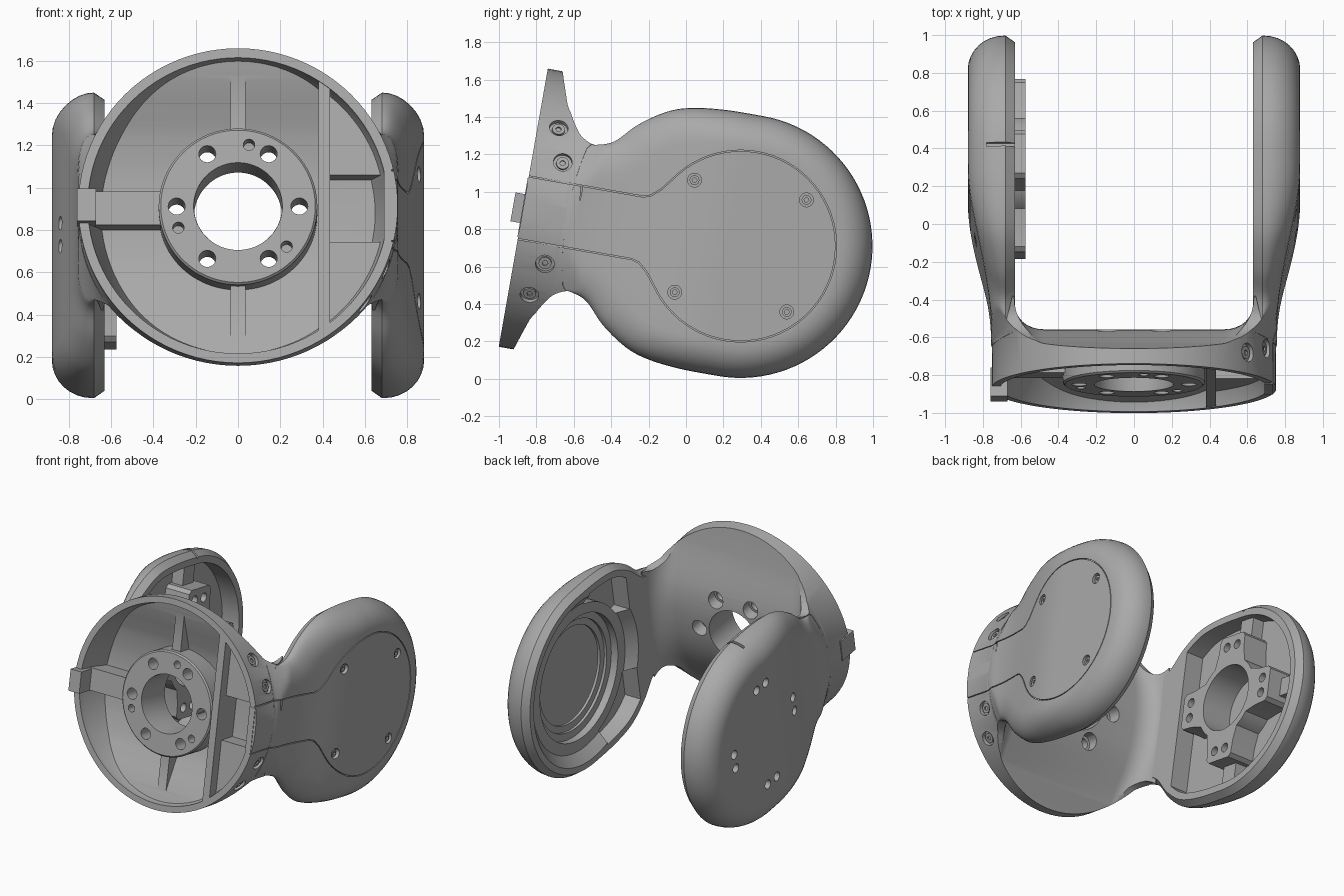
import bpy, bmesh
from math import sin, cos, pi, radians, hypot, sqrt
from mathutils import Matrix

if "Cube" in bpy.data.objects:
    bpy.data.objects.remove(bpy.data.objects["Cube"], do_unlink=True)

grey = bpy.data.materials.new("machined grey")
grey.use_nodes = True
grey.diffuse_color = (0.4, 0.4, 0.4, 1)
grey.node_tree.nodes["Principled BSDF"].inputs["Base Color"].default_value = (0.4, 0.4, 0.4, 1)

# Working frame: x across, y along the fork axis, z across the arms; tilted at the end
FRAME = Matrix.Translation((0, -0.87, 0.915)) @ Matrix.Rotation(radians(-10), 4, 'X')
HEAD = 1.18          # distance of the arm head centre along the axis
INNER = 0.63         # inner face of the arms


def solid(name, verts, faces):
    mesh = bpy.data.meshes.new(name)
    mesh.from_pydata(verts, [], faces)
    bm = bmesh.new()
    bm.from_mesh(mesh)
    bmesh.ops.remove_doubles(bm, verts=bm.verts, dist=0.00005)
    bmesh.ops.recalc_face_normals(bm, faces=bm.faces)
    bm.to_mesh(mesh)
    bm.free()
    obj = bpy.data.objects.new(name, mesh)
    bpy.context.collection.objects.link(obj)
    return obj


def loft(name, rows):
    """Skin a list of closed sections and cap both ends."""
    n, last = len(rows[0]), len(rows) - 1
    faces = [(a * n + i, a * n + (i + 1) % n, (a + 1) * n + (i + 1) % n, (a + 1) * n + i)
             for a in range(last) for i in range(n)]
    faces += [tuple(range(n)), tuple(range(last * n, last * n + n))]
    return solid(name, [p for row in rows for p in row], faces)


def prism(name, points, low, high, axis):
    """Extrude a 2D outline along x, y or z."""
    place = {'x': lambda p, h: (h, p[0], p[1]),
             'y': lambda p, h: (p[0], h, p[1]),
             'z': lambda p, h: (p[0], p[1], h)}[axis]
    return loft(name, [[place(p, h) for p in points] for h in (low, high)])


def circle(r, u=0, v=0, n=48):
    return [(u + r * cos(2 * pi * i / n), v + r * sin(2 * pi * i / n)) for i in range(n)]


def cyl(name, r, u, v, low, high, axis, n=48):
    return prism(name, circle(r, u, v, n), low, high, axis)


def box(name, x0, x1, y0, y1, z0, z1):
    return prism(name, [(x0, y0), (x1, y0), (x1, y1), (x0, y1)], z0, z1, 'z')


def lathe(name, profile):
    """Turn (y, radius) pairs around the fork axis."""
    return loft(name, [[(x, y, z) for x, z in circle(r, n=96)] for y, r in profile])


def combine(target, operation, *tools, keep=False):
    """Bake a boolean and discard the tools."""
    for tool in tools:
        mod = target.modifiers.new("cut", 'BOOLEAN')
        mod.operation, mod.solver, mod.object = operation, 'EXACT', tool
        graph = bpy.context.evaluated_depsgraph_get()
        mesh = bpy.data.meshes.new_from_object(target.evaluated_get(graph))
        target.modifiers.clear()
        target.data = mesh
        if not keep:
            bpy.data.objects.remove(tool, do_unlink=True)
    return target


def spline(points, steps=5):
    """Smooth curve through the points."""
    out = []
    for i in range(len(points) - 1):
        a, b = points[max(i - 1, 0)], points[i]
        c, d = points[i + 1], points[min(i + 2, len(points) - 1)]
        for k in range(steps):
            t = k / steps
            out.append(tuple(0.5 * (2 * q + (r - p) * t + (2 * p - 5 * q + 4 * r - s) * t * t
                                    + (3 * q - p - 3 * r + s) * t ** 3)
                             for p, q, r, s in zip(a, b, c, d)))
    return out


def inset(points, amount):
    """Shift an open outline along its normals, towards its right side."""
    out = []
    for i, (u, v) in enumerate(points):
        a, b = points[max(i - 1, 0)], points[min(i + 1, len(points) - 1)]
        du, dv = b[0] - a[0], b[1] - a[1]
        length = hypot(du, dv)
        out.append((u + amount * dv / length, v - amount * du / length))
    return out


def mirrored(half):
    return half + [(u, -v) for u, v in reversed(half)]


def outer(y):
    """Outer face of an arm at a distance along the axis."""
    u = min(max((y - 0.3) / 0.8, 0), 1)
    return 0.757 + 0.123 * u * u * (3 - 2 * u)


def surface(y, z):
    """Outer face where it flares out of the round flange."""
    u = max(0, y - 0.23)
    return min(outer(y), sqrt((0.756 + 0.3 * u + u * u) ** 2 - z * z))


# Arm outline, from the neck around the head
neck = spline([(.23, .4), (.28, .397), (.33, .4), (.42, .435), (.53, .546),
               (.67, .64), (.8, .683), (.98, .703), (HEAD, .705)])
quarter = [(HEAD + .705 * sin(a * pi / 48), .705 * cos(a * pi / 48)) for a in range(24)]
half = neck + quarter
outline = half + [(HEAD + .705, 0)] + [(u, -v) for u, v in reversed(half)]


def arm(name, side):
    """Skin the inner chamfer, rounded edge and outer face around the outline."""
    rings = [[(INNER + 0.05 * j, y, z) for y, z in inset(outline, d)] for j, d in enumerate((.035, 0))]
    for k in range(9):
        ring = []
        for y, z in inset(outline, 0.18 * (1 - cos(k * pi / 16))):
            edge = min(0.19, outer(y) - INNER - 0.055)
            ring.append((outer(y) - edge + edge * sin(k * pi / 16), y, z))
        rings.append(ring)
    rings += [[(1, y, z * f) for _, y, z in rings[-1]] for f in (.8, .4)]
    n, m = len(outline), len(rings)
    verts = [(side * min(x, surface(y, z)), y, z) for station in zip(*rings) for x, y, z in station]
    faces = [(i * m + j, (i + 1) * m + j, (i + 1) * m + j + 1, i * m + j + 1)
             for i in range(n - 1) for j in range(m - 1)]
    for j in (0, m - 1):
        for i in range(n // 2):
            quad = [i * m + j, (i + 1) * m + j, (n - 2 - i) * m + j, (n - 1 - i) * m + j]
            faces.append(tuple(dict.fromkeys(quad)))
    faces.append(tuple(range(m)) + tuple((n - 1) * m + j for j in reversed(range(m))))
    return solid(name, verts, faces)


def cavity(low, high):
    inside = [p for p in inset(outline, 0.085) if p[0] > 0.6]
    return prism("cavity", inside, low, high, 'x')


# Bridge: block cut by the saddle outline, the turned flange and a domed, filleted gap
block = [(.753, 0), (.753, .24), (.68, .28), (.645, .42)]
bridge = prism("bridge", block + [(-x, y) for x, y in reversed(block)], -.8, .8, 'z')
saddle = [(-.1, .8), (.08, .8)] + spline([(.08, .757), (.11, .68), (.15, .57), (.2, .48), (.25, .424),
                                        (.33, .397), (.43, .435)]) + [(.43, .435)]
back = spline([(.06, .82), (.08, .757), (.105, .68), (.143, .57), (.18, .48), (.215, .4), (.255, .3),
               (.282, .2), (.296, .1), (.3, 0)], 3) + [(.3, 0)]
sections = []
for y, z in mirrored(back[:-1]) [:len(back) - 1] + [back[-1]] + [(u, -v) for u, v in reversed(back[:-1])]:
    curve = [(.48 + .155 * sin(k * pi / 16), .42 - (.42 - y) * cos(k * pi / 16)) for k in range(9)]
    curve.append((.635, .6))
    sections.append([(x, d, z) for x, d in curve + [(-x, d) for x, d in reversed(curve)]])
combine(bridge, 'INTERSECT', prism("saddle", mirrored(saddle), -1, 1, 'x'),
        lathe("flange", [(0, .755), (.23, .754), (.425, .84)]))
combine(bridge, 'DIFFERENCE', loft("gap", sections))

# Front pockets, leaving the hub, ribs and bulkhead standing
floor = spline([(.035, .74), (.05, .7), (.07, .63), (.1, .55), (.138, .46), (.175, .36), (.205, .22), (.215, .1)])
pocket = prism("pocket", mirrored([(-.05, .75)] + floor), -1, 1, 'x')
combine(pocket, 'INTERSECT', lathe("pocket_wall", [(-.04, .715), (.04, .705), (.24, .64)]))
combine(pocket, 'DIFFERENCE',
        lathe("hub", [(.02, .365), (.03, .375), (.3, .375)]),
        box("upright_rib", -.035, .035, .07, .3, -.8, .8),
        box("side_rib", -.8, -.2, .07, .3, -.08, .08),
        box("bulkhead", .38, .435, .005, .3, -.8, .8),
        box("upper_ledge", .43, .8, .08, .3, .16, .8),
        box("lower_ledge", .43, .8, .08, .3, -.8, -.16))
combine(bridge, 'DIFFERENCE', pocket, lathe("bore", [(-.1, .23), (.03, .208), (.5, .208)]))

# Hub bolt holes with larger seats at the back
for k in range(6):
    x, z = .29 * cos(k * pi / 3), .29 * sin(k * pi / 3)
    combine(bridge, 'DIFFERENCE', cyl("bolt_hole", .04, x, z, -.1, .4, 'y', 24),
            cyl("bolt_seat", .06, x, z, .2, .4, 'y', 24))
for degrees in (80, 200, 320):
    a = radians(degrees)
    combine(bridge, 'DIFFERENCE', cyl("dowel_hole", .027, .3 * cos(a), .3 * sin(a), -.1, .12, 'y', 20))

# Screws set radially into the flange
parts = [bridge]
for y, angle in ((.113, 37), (.166, 21.5), (.166, -21.5), (.113, -37)):
    turn = Matrix.Rotation(radians(angle), 4, 'Y')
    seat = cyl("seat", .05, y, 0, .728, .95, 'x', 32)
    screw = cyl("flange_screw", .034, y, 0, .71, .742, 'x', 24)
    combine(screw, 'DIFFERENCE', cyl("socket", .016, y, 0, .733, .8, 'x', 6))
    for obj in (seat, screw):
        obj.data.transform(turn)
    combine(bridge, 'DIFFERENCE', seat)
    parts.append(screw)

# Cover-side arm: coned rim, stepped bearing bore and two corner pockets beside the neck
left_arm = arm("left_arm", 1)
corners = cavity(.6, .76)
combine(corners, 'DIFFERENCE', cyl("boss", .54, HEAD, 0, .5, .9, 'x', 64),
        box("web", .5, .9, .3, HEAD, -.24, .24),
        box("far_side", .5, .9, HEAD - .15, 2, -1, 1))
cone = loft("rim_cone", [[(x, y, z) for y, z in circle(r, HEAD, 0, 96)]
                         for x, r in ((.6, .65), (.625, .63), (.69, .55))])
combine(left_arm, 'DIFFERENCE', corners, cone,
        cyl("bearing_seat", .465, HEAD, 0, .6, .745, 'x', 64),
        cyl("bearing_bore", .41, HEAD, 0, .6, .815, 'x', 64))
bearing = cyl("bearing_ring", .412, HEAD, 0, .765, .785, 'x', 64)
combine(bearing, 'DIFFERENCE', cyl("opening", .36, HEAD, 0, .7, .9, 'x', 64))
parts += [left_arm, bearing]

# Fine seam around the cover panel
path = [(-.02 + k * .04, .17) for k in range(17)] + [(.66, .182), (.71, .225)]
path += [(HEAD + .51 * cos(radians(a)), .51 * sin(radians(a))) for a in range(145, -1, -5)]
path += [(u, -v) for u, v in reversed(path[:-1])]
sides = inset(path, -.003), inset(path, .003)
seam_rows = []
for i, point in enumerate(path):
    top = surface(*point)
    seam_rows.append([(top + h, *sides[s][i]) for s, h in ((0, -.011), (1, -.011), (1, .04), (0, .04))])
seam = loft("seam", seam_rows)
combine(left_arm, 'DIFFERENCE', seam, keep=True)
combine(bridge, 'DIFFERENCE', seam)

# Cover screws
for k in range(4):
    a = pi / 4 + k * pi / 2
    y, z = HEAD + .43 * cos(a), .43 * sin(a)
    top = surface(y, z)
    combine(left_arm, 'DIFFERENCE', cyl("screw_seat", .037, y, z, top - .028, .95, 'x', 32))
    screw = cyl("cover_screw", .026, y, z, top - .04, top - .012, 'x', 24)
    parts.append(combine(screw, 'DIFFERENCE', cyl("socket", .013, y, z, top - .022, .9, 'x', 6)))

# Output-side arm: ribbed cavity around a blind hub with four bolt pads
right_arm = arm("right_arm", -1)
hollow = cavity(-.77, -.6)
hub = cyl("output_hub", .29, HEAD, 0, -.79, -.575, 'x', 64)
for k in range(4):
    turn = Matrix.Translation((0, HEAD, 0)) @ Matrix.Rotation(k * pi / 2, 4, 'X')
    pad = prism("pad", [(.15, -.18), (.35, -.135), (.44, -.13), (.465, -.105),
                        (.465, .105), (.44, .13), (.35, .135), (.15, .18)], -.79, -.575, 'x')
    rib = box("rib", -.8, -.68, .3, .9, -.065, .065)
    for obj in (pad, rib):
        obj.data.transform(turn)
    combine(hub, 'UNION', pad)
    combine(hollow, 'DIFFERENCE', rib)
combine(right_arm, 'DIFFERENCE', hollow, box("slit", -.78, -.6, 1.18, 1.2, .66, .8))
combine(right_arm, 'UNION', hub)
combine(right_arm, 'DIFFERENCE', cyl("blind_bore", .24, HEAD, 0, -.81, -.5, 'x', 64))
for k in range(4):
    for shift in (-.055, .055):
        a = k * pi / 2
        y, z = HEAD + .385 * cos(a) - shift * sin(a), .385 * sin(a) + shift * cos(a)
        combine(right_arm, 'DIFFERENCE', cyl("pad_hole", .033, y, z, -1, -.5, 'x', 24))

# Locating tab and end plate on the flange rim
tab = box("locating_tab", -.76, -.67, -.055, .1, -.083, .073)
plate = box("end_plate", .69, .735, -.004, .08, -.16, .16)
parts += [right_arm, tab, plate]

bpy.ops.object.select_all(action='DESELECT')
for obj in parts:
    obj.matrix_world = FRAME
    obj.data.materials.clear()
    obj.data.materials.append(grey)
    obj.data.polygons.foreach_set("material_index", [0] * len(obj.data.polygons))
    obj.select_set(True)
bpy.context.view_layer.objects.active = bridge
bpy.ops.object.shade_smooth_by_angle(angle=radians(32))
